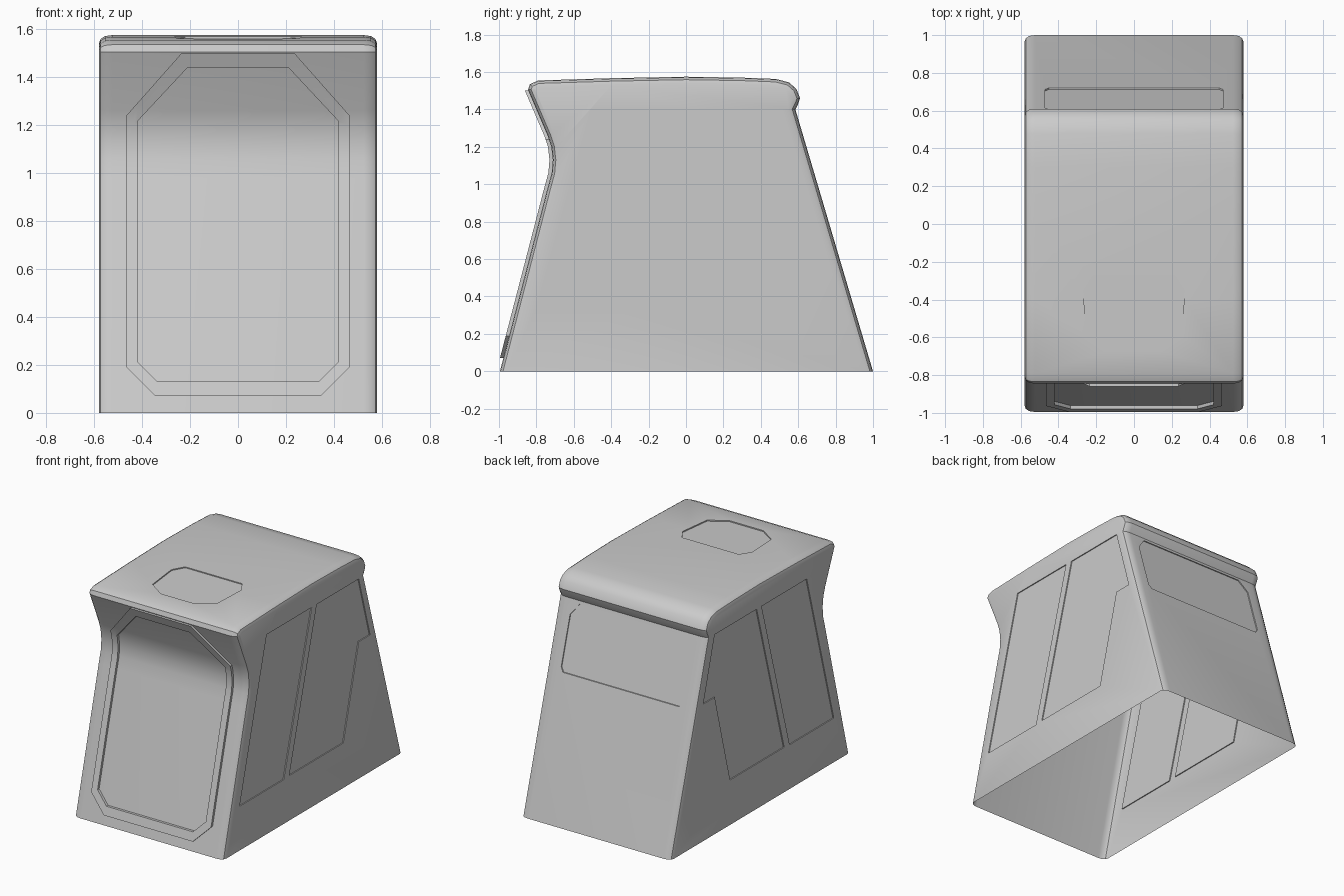
import bpy, bmesh, math
from mathutils import Vector

cube = bpy.data.objects.get("Cube")
if cube:
    bpy.data.objects.remove(cube)

grey = bpy.data.materials.new("plain_grey")
grey.use_nodes = True
colour = (0.6, 0.6, 0.6, 1)
grey.diffuse_color = colour
grey.node_tree.nodes["Principled BSDF"].inputs["Base Color"].default_value = colour


def make_object(name, bm):
    mesh = bpy.data.meshes.new(name)
    bm.to_mesh(mesh)
    bm.free()
    mesh.materials.append(grey)
    obj = bpy.data.objects.new(name, mesh)
    bpy.context.collection.objects.link(obj)
    return obj


def smooth(obj):
    bpy.ops.object.select_all(action="DESELECT")
    obj.select_set(True)
    bpy.context.view_layer.objects.active = obj
    bpy.ops.object.shade_smooth_by_angle(angle=math.radians(30))


def inset(points, d):
    """Mitred inward offset of a clockwise outline."""
    result = []
    for i, p in enumerate(points):
        a = (p - points[i - 1]).normalized()
        b = (points[(i + 1) % len(points)] - p).normalized()
        na, nb = Vector((a.y, -a.x)), Vector((b.y, -b.x))
        result.append(p + (na + nb) * d / (1 + na.dot(nb)))
    return result


def prism(bm, points, direction):
    base = bm.faces.new([bm.verts.new(p) for p in points])
    new = bmesh.ops.extrude_face_region(bm, geom=[base], use_keep_orig=True)["geom"]
    verts = [v for v in new if isinstance(v, bmesh.types.BMVert)]
    bmesh.ops.translate(bm, verts=verts, vec=direction)


def mirrored(half):
    """Close a half outline symmetrically about x = 0."""
    return half + [(-x, v) for x, v in reversed(half)]


# Side outline (y, z), clockwise from the lower front; it runs below ground and is trimmed later
front = [(-1.047, -.2), (-.74, .98), (-.718, 1.06), (-.712, 1.13),
         (-.72, 1.2), (-.74, 1.26), (-.845, 1.505)]
roof = [(-.835, 1.535), (-.79, 1.555), (-.4, 1.567), (0, 1.575), (.3, 1.57), (.48, 1.563)]
back = [(.55, 1.545), (.59, 1.51), (.61, 1.46), (.6, 1.43), (.585, 1.4), (1.059, -.2)]
outline = [Vector(p) for p in front + roof + back]

# Shell: outline swept across x with rounded side edges
rounding = [(.58, .035), (.573, .016), (.555, .004), (.525, 0)]
sections = [(-x, d) for x, d in rounding] + rounding[::-1]
bm = bmesh.new()
rings = [[bm.verts.new((x, p.x, p.y)) for p in inset(outline, d)] for x, d in sections]
for r, s in zip(rings, rings[1:]):
    for i in range(len(r)):
        bm.faces.new((r[i - 1], r[i], s[i], s[i - 1]))
bm.faces.new(rings[0])
bm.faces.new(rings[-1])
bmesh.ops.recalc_face_normals(bm, faces=bm.faces)
shell = make_object("shell", bm)

# Recess cutters: two panels on each side, a roof hatch and a back panel
bm = bmesh.new()
front_panel = [(-.51, 1.4), (-.01, 1.4), (-.32, .31), (-.81, .31)]
rear_panel = [(.045, 1.4), (.51, 1.4), (.636, .96), (.51, .96), (.34, .315), (-.26, .315)]
for side in (-1, 1):
    for panel in (front_panel, rear_panel):
        prism(bm, [(side * .573, y, z) for y, z in panel], (side * .1, 0, 0))
hatch = mirrored([(.13, -.67), (.25, -.59), (.27, -.35), (.22, -.27)])
prism(bm, [(x, y, 1.571 + .03 * y) for x, y in hatch], (0, 0, .1))
back_panel = mirrored([(.45, .94), (.47, .97), (.47, 1.3), (.41, 1.38)])
prism(bm, [(x, .577 + (1.4 - z) * .2964, z) for x, z in back_panel], (0, .08, 0))
bmesh.ops.recalc_face_normals(bm, faces=bm.faces)
cutter = make_object("panel_cutter", bm)
cutter.hide_render = True

cut = shell.modifiers.new("recesses", "BOOLEAN")
cut.operation = "DIFFERENCE"
cut.solver = "EXACT"
cut.object = cutter
evaluated = shell.evaluated_get(bpy.context.evaluated_depsgraph_get())
bm = bmesh.new()
bm.from_mesh(evaluated.to_mesh())
shell.modifiers.clear()
bpy.data.objects.remove(cutter)

# Trim the shell open at ground level
bmesh.ops.bisect_plane(bm, geom=bm.verts[:] + bm.edges[:] + bm.faces[:], dist=1e-5,
                       plane_co=(0, 0, 0), plane_no=(0, 0, -1), clear_outer=True)
bm.to_mesh(shell.data)
bm.free()
smooth(shell)

# Front frame: raised band following the front curve, cut to two octagons
outer = mirrored([(.345, .07), (.465, .19), (.465, 1.24), (.235, 1.5)])
inner = mirrored([(.335, .13), (.42, .215), (.42, 1.215), (.21, 1.44)])


def edge_planes(points):
    for i, (x, z) in enumerate(points):
        px, pz = points[i - 1]
        yield Vector((x, 0, z)), Vector((z - pz, 0, px - x)).normalized()


raise_by = .018
bm = bmesh.new()
rows = [[bm.verts.new((x, y - raise_by, z)) for x in (-.5, .5)] for y, z in front]
for r, s in zip(rows, rows[1:]):
    bm.faces.new((r[0], r[1], s[1], s[0]))
for shape, clear in ((outer, True), (inner, False)):
    for co, no in edge_planes(shape):
        bmesh.ops.bisect_plane(bm, geom=bm.verts[:] + bm.edges[:] + bm.faces[:], dist=1e-5,
                               plane_co=co, plane_no=no, clear_outer=clear)
middle = [f for f in bm.faces
          if all((f.calc_center_median() - co).dot(no) < 0 for co, no in edge_planes(inner))]
bmesh.ops.delete(bm, geom=middle, context="FACES")
rim = [e for e in bm.edges if e.is_boundary]
new = bmesh.ops.extrude_edge_only(bm, edges=rim)["geom"]
bmesh.ops.translate(bm, verts=[v for v in new if isinstance(v, bmesh.types.BMVert)],
                    vec=(0, raise_by, 0))
bmesh.ops.recalc_face_normals(bm, faces=bm.faces)
smooth(make_object("front_frame", bm))
